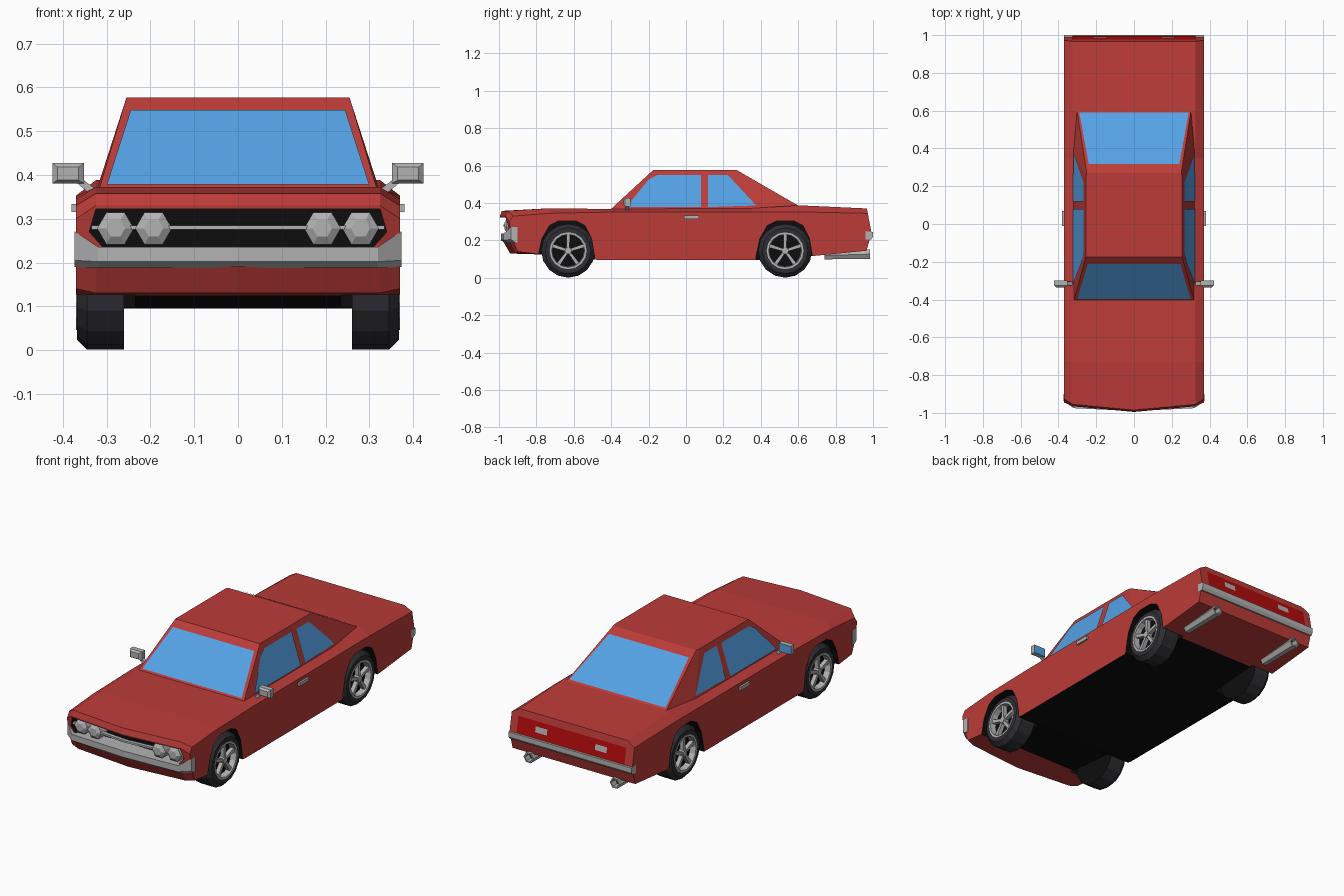
import bpy, bmesh
from math import sin, cos, pi
from mathutils import Vector

if "Cube" in bpy.data.objects:
    bpy.data.objects.remove(bpy.data.objects["Cube"])


def material(name, rgb):
    m = bpy.data.materials.new(name)
    m.diffuse_color = (*rgb, 1)
    m.use_nodes = True
    m.node_tree.nodes["Principled BSDF"].inputs["Base Color"].default_value = m.diffuse_color
    return m


RED = material("red_paint", (0.50, 0.045, 0.04))
BLACK = material("black", (0.004, 0.004, 0.004))
GLASS = material("glass", (0.09, 0.36, 0.78))
TYRE = material("rubber", (0.028, 0.028, 0.034))
LAMP = material("red_lamp", (0.45, 0.003, 0.003))
GREY = material("chrome", (0.45, 0.45, 0.45))


def finish(name, bm, mats):
    me = bpy.data.meshes.new(name)
    bm.to_mesh(me)
    bm.free()
    for m in mats:
        me.materials.append(m)
    ob = bpy.data.objects.new(name, me)
    bpy.context.collection.objects.link(ob)
    return ob


def loft(name, rings, mats, caps=(0, 0), rule=None):
    """Skin closed rings of equal length and cap both ends."""
    bm = bmesh.new()
    vs = [[bm.verts.new(p) for p in r] for r in rings]
    n = len(rings[0])
    for a, b in zip(vs, vs[1:]):
        for i in range(n):
            bm.faces.new((a[i], a[(i + 1) % n], b[(i + 1) % n], b[i]))
    for ring, idx in ((vs[0], caps[0]), (vs[-1], caps[1])):
        bm.faces.new(ring).material_index = idx
    bmesh.ops.recalc_face_normals(bm, faces=bm.faces[:])
    if rule:
        for f in bm.faces:
            f.material_index = rule(f)
    return finish(name, bm, mats)


def panel(name, pts, border, mats, lift=0.004):
    """Flat sheet lifted off the bodywork, with a border in the first material."""
    bm = bmesh.new()
    f = bm.faces.new([bm.verts.new(p) for p in pts])
    f.normal_update()
    if f.normal.dot(f.calc_center_median() - Vector((0, 0.1, 0.3))) < 0:
        f.normal_flip()
    bmesh.ops.translate(bm, verts=bm.verts[:], vec=f.normal * lift)
    if border:
        bmesh.ops.inset_region(bm, faces=[f], thickness=border)
        f.material_index = 1
    return finish(name, bm, mats)


def circ_x(x, r, n, cy, cz):
    return [(x, cy + r * cos(2 * pi * i / n), cz + r * sin(2 * pi * i / n)) for i in range(n)]


def circ_y(y, r, n, cx, cz):
    return [(cx + r * cos(2 * pi * i / n), y, cz + r * sin(2 * pi * i / n)) for i in range(n)]


def rect(y, x0, x1, z0, z1):
    return [(x0, y, z0), (x1, y, z0), (x1, y, z1), (x0, y, z1)]


# Lower body: side outlines lofted across the width
outer = [(-0.90, 0.14), (-0.77, 0.125), (-0.46, 0.095), (0.37, 0.095), (0.66, 0.115),
         (0.965, 0.145), (0.992, 0.24), (0.972, 0.345), (0.60, 0.353), (0.35, 0.352),
         (-0.40, 0.352), (-0.73, 0.345), (-0.925, 0.33), (-0.945, 0.30), (-0.925, 0.2)]
inner = [(-0.91, 0.13), (-0.77, 0.125), (-0.46, 0.095), (0.37, 0.095), (0.66, 0.115),
         (0.965, 0.145), (0.992, 0.24), (0.967, 0.371), (0.60, 0.388), (0.35, 0.372),
         (-0.40, 0.368), (-0.73, 0.372), (-0.955, 0.358), (-0.965, 0.33), (-0.945, 0.19)]
centre = [(y - 0.03 if y < -0.9 else y, z) for y, z in inner]
layers = [(-0.37, outer), (-0.325, inner), (0, centre), (0.325, inner), (0.37, outer)]
body = loft("body", [[(x, y, z) for y, z in o] for x, o in layers], [RED, BLACK],
            rule=lambda f: int(f.normal.z < -0.7 and -0.8 < f.calc_center_median().y < 0.67))

# Wheel arches and grille opening, cut with black walls
arch = [(-0.165, 0.0), (-0.16, 0.12), (-0.14, 0.21), (-0.10, 0.28), (-0.05, 0.305),
        (0.04, 0.305), (0.09, 0.28), (0.125, 0.21), (0.14, 0.12), (0.145, 0.0)]
cutters = []
for y0, d in ((-0.63, -1), (0.53, 1)):
    for s in (-1, 1):
        cutters.append(loft("wheel_arch_cutter",
                            [[(s * x, y0 - d * 0.0 + (a if d < 0 else a + 0.005), z) for a, z in arch]
                             for x in (0.235, 0.45)], [RED, BLACK], rule=lambda f: 1))
opening = [(-0.325, 0.322), (0.325, 0.322), (0.34, 0.27), (0.30, 0.225), (-0.30, 0.225), (-0.34, 0.27)]
cutters.append(loft("grille_cutter", [[(x, y, z) for x, z in opening] for y in (-1.1, -0.90)],
                    [RED, BLACK], rule=lambda f: 1))
for c in cutters:
    c.hide_render = True
    m = body.modifiers.new("cut", 'BOOLEAN')
    m.operation, m.solver, m.object = 'DIFFERENCE', 'EXACT', c
deps = bpy.context.evaluated_depsgraph_get()
cut_mesh = bpy.data.meshes.new_from_object(body.evaluated_get(deps))
body.modifiers.clear()
body.data = cut_mesh
for c in cutters:
    bpy.data.objects.remove(c)

# Cabin
base = [(-0.32, -0.41, 0.36), (0.32, -0.41, 0.36), (0.325, 0.39, 0.36), (0.305, 0.62, 0.375),
        (-0.305, 0.62, 0.375), (-0.325, 0.39, 0.36)]
roof = [(-0.255, -0.175, 0.577), (0.255, -0.175, 0.577), (0.255, 0.25, 0.577), (0.25, 0.27, 0.577),
        (-0.25, 0.27, 0.577), (-0.255, 0.25, 0.577)]
loft("cabin", [base, roof], [RED])


def wind(x, z):
    return (x, -0.41 + (z - 0.36) * 1.083, z)


def back(x, z):
    return (x, 0.62 - (z - 0.375) * 1.733, z)


# Windows with light trim
panel("windshield", [wind(-0.30, 0.375), wind(0.30, 0.375), wind(0.245, 0.546), wind(-0.245, 0.546)],
      0.013, [GREY, GLASS])
panel("rear_window", [back(-0.29, 0.393), back(0.29, 0.393), back(0.24, 0.55), back(-0.24, 0.55)],
      0.013, [GREY, GLASS])
front_win = [(-0.32, 0.377), (0.08, 0.377), (0.08, 0.548), (-0.155, 0.548), (-0.2, 0.525)]
rear_win = [(0.118, 0.377), (0.375, 0.386), (0.225, 0.548), (0.118, 0.548)]
for s in (-1, 1):
    for name, win in (("front_side_window", front_win), ("rear_side_window", rear_win)):
        panel(name, [(s * (0.325 - (z - 0.36) * 0.323), y, z) for y, z in win], 0.009, [GREY, GLASS])

# Front bumper, wrapping round and rising at the ends
def bumper_ring(x, yf, yb, z0, z1):
    return [(x, yf + 0.02, z0), (x, yf, z0 + 0.015), (x, yf, z1), (x, yb, z1), (x, yb, z0)]


end, mid = (-0.935, -0.90, 0.19, 0.272), (-0.975, -0.90, 0.187, 0.236)
loft("front_bumper", [bumper_ring(-0.374, *end), bumper_ring(-0.32, *mid),
                      bumper_ring(0, -0.99, -0.90, 0.187, 0.236),
                      bumper_ring(0.32, *mid), bumper_ring(0.374, *end)], [GREY])

# Grille bar and headlights
loft("grille_bar", [[(x, y - 0.01, 0.275), (x, y + 0.01, 0.275), (x, y + 0.01, 0.285), (x, y - 0.01, 0.285)]
                    for x, y in ((-0.335, -0.935), (0, -0.965), (0.335, -0.935))], [GREY])
for s in (-1, 1):
    for x, y in ((0.28, -0.95), (0.193, -0.958)):
        loft("headlight", [circ_y(y + 0.06, 0.042, 6, s * x, 0.278), circ_y(y, 0.042, 6, s * x, 0.278),
                           circ_y(y - 0.012, 0.022, 6, s * x, 0.278)], [GREY])

# Rear bumper, tail lamp strip, reversing lamps
loft("rear_bumper", [[(x, 0.96, 0.205), (x, 0.99, 0.205), (x, 1.0, 0.22), (x, 1.0, 0.245), (x, 0.96, 0.25)]
                     for x in (-0.371, 0.371)], [GREY])


def tail(x, z):
    return (x, 0.992 - (z - 0.24) * 0.191, z)


panel("tail_lamp", [tail(-0.325, 0.25), tail(0.325, 0.25), tail(0.325, 0.335), tail(-0.325, 0.335)], 0, [LAMP])
for s in (-1, 1):
    panel("reversing_lamp", [tail(s * x, z) for x, z in
                             ((0.145, 0.28), (0.215, 0.28), (0.215, 0.31), (0.145, 0.31))], 0, [GREY], 0.008)

for s in (-1, 1):
    # Door handles
    loft("door_handle", [rect(y, s * 0.36, s * 0.38, 0.315, 0.334) for y in (-0.01, 0.07)], [GREY])
    # Exhaust pipes
    loft("exhaust", [circ_y(0.74, 0.024, 6, s * 0.26, 0.12), circ_y(0.985, 0.03, 6, s * 0.26, 0.127),
                     circ_y(0.985, 0.022, 6, s * 0.26, 0.127), circ_y(0.95, 0.02, 6, s * 0.26, 0.127)],
         [GREY, BLACK], caps=(0, 1))
    # Door mirrors on short stalks
    loft("mirror", [rect(-0.335, s * 0.365, s * 0.413, 0.388, 0.418),
                    rect(-0.325, s * 0.352, s * 0.424, 0.381, 0.427),
                    rect(-0.298, s * 0.352, s * 0.424, 0.381, 0.427)], [GREY, GLASS], caps=(0, 1))
    loft("mirror_stalk", [[(s * x, y, z) for y in (-0.325,) for x, z in q] + [(s * x, -0.305, z) for x, z in q[::-1]]
                          for q in ([(0.315, 0.36), (0.34, 0.358)], [(0.355, 0.39), (0.37, 0.383)])], [GREY])

# Wheels: tyre, rim ring, spokes and hub
CZ, N = 0.145, 16
for cy in (-0.63, 0.53):
    for s in (-1, 1):
        loft("tyre", [circ_x(s * x, r, N, cy, CZ) for x, r in
                      ((0.26, 0.144), (0.345, 0.144), (0.368, 0.122), (0.368, 0.098), (0.335, 0.09))],
             [TYRE, BLACK], caps=(1, 1))
        loft("rim", [circ_x(s * x, r, N, cy, CZ) for x, r in
                     ((0.335, 0.098), (0.370, 0.099), (0.370, 0.088), (0.338, 0.084))], [GREY, BLACK], caps=(1, 1))
        loft("hub", [circ_x(s * x, r, 10, cy, CZ) for x, r in ((0.335, 0.022), (0.366, 0.018))], [GREY])
        for k in range(5):
            a = pi / 2 + 2 * pi * k / 5
            quad = [(0.005, -0.007), (0.09, -0.010), (0.09, 0.010), (0.005, 0.007)]
            loft("spoke", [[(s * x, cy + r * cos(a) - w * sin(a), CZ + r * sin(a) + w * cos(a)) for r, w in quad]
                           for x in (0.340, 0.362)], [GREY])
